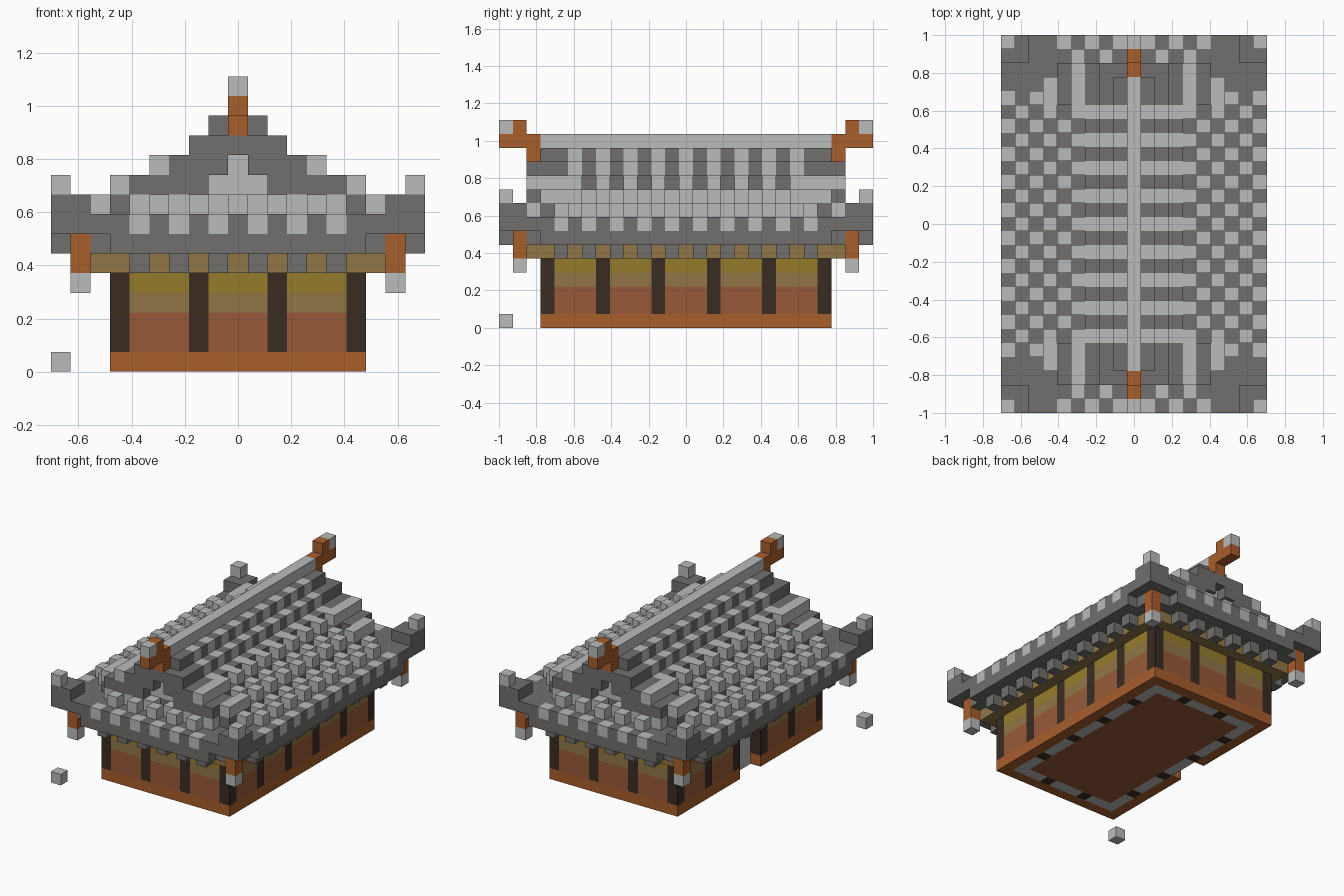
import bpy
import bmesh
from mathutils import Vector

cube = bpy.data.objects.get("Cube")
if cube:
    bpy.data.objects.remove(cube, do_unlink=True)

U = 2 / 27  # edge of one block

COLOURS = {
    "light_tile": "BABCBB", "dark_tile": "71706E", "orange_wood": "A85E2C",
    "brown_wall": "985A38", "tan_wood": "917647", "olive_band": "957C2B",
    "dark_post": "3A2C22",
}


def linear(code):
    vals = [int(code[i:i + 2], 16) / 255 for i in (0, 2, 4)]
    return [v / 12.92 if v < 0.04 else ((v + 0.055) / 1.055) ** 2.4 for v in vals] + [1]


mats = {}
for name, code in COLOURS.items():
    m = bpy.data.materials.new(name)
    m.use_nodes = True
    m.diffuse_color = linear(code)
    m.node_tree.nodes["Principled BSDF"].inputs["Base Color"].default_value = linear(code)
    mats[name] = m

cells = {}  # block position -> (part, colour)


def put(part, colour, x, y, z):
    cells[(x, y, z)] = (part, colour)


def quad(part, colour, x, y, z):
    """Place a block mirrored on both axes."""
    for sx in (-1, 1):
        for sy in (-1, 1):
            put(part, colour, sx * x, sy * y, z)


def slab(part, colour, hx, hy, z):
    for x in range(hx + 1):
        for y in range(hy + 1):
            quad(part, colour, x, y, z)


def ring(hx, hy):
    return [(x, y) for x in range(hx + 1) for y in range(hy + 1) if x == hx or y == hy]


# Floor and base sill
slab("floor", "brown_wall", 4, 8, 0)
for x, y in ring(6, 10):
    quad("base_sill", "orange_wood", x, y, 0)

# Banded outer walls with posts
bands = {1: "brown_wall", 2: "brown_wall", 3: "tan_wood", 4: "olive_band"}
for z, band in bands.items():
    for x, y in ring(6, 10):
        post = (y == 10 and x in (2, 6)) or (x == 6 and y in (2, 6, 10))
        quad("posts" if post else "walls", "dark_post" if post else band, x, y, z)

# Inner lining
for z in range(5):
    for x, y in ring(5, 9):
        post = (y == 9 and x == 2) or (x == 5 and y in (2, 6))
        quad("inner_lining", "dark_post" if post else "light_tile", x, y, z)

# Doorway on the right side
for y in (-1, 0, 1):
    for z in range(4):
        cells.pop((-6, y, z), None)

# Eave beam and rafter ends
slab("eave_beam", "tan_wood", 7, 11, 5)
for x in (1, 3, 5):
    quad("rafter_ends", "dark_tile", x, 12, 5)
for y in (1, 3, 5, 7, 9):
    quad("rafter_ends", "dark_tile", 8, y, 5)

# Eave, lower at the middle of each side than at the corners
slab("eave", "dark_tile", 8, 12, 6)
slab("eave", "dark_tile", 6, 13, 6)
slab("eave", "dark_tile", 9, 10, 6)
slab("eave", "dark_tile", 9, 13, 7)

# Stepped roof body
for z, hx in {8: 6, 9: 4, 10: 3, 11: 2, 12: 1}.items():
    slab("roof_body", "dark_tile", hx, 10, z)

# Side roof tiles, staggered on odd and even rows
for y in range(10):
    if y % 2:
        steps = ((9, 7), (7, 8), (5, 9))
    elif y <= 8:
        steps = ((8, 8), (6, 9), (4, 10), (3, 10), (2, 11), (1, 12))
    for x, z in steps:
        quad("roof_tiles", "light_tile", x, y, z)

# Front and back skirt tiles
for x in range(6):
    for y, z in ((13, 7), (11, 8)) if x % 2 else ((12, 8),):
        quad("skirt_tiles", "light_tile", x, y, z)

# Gable frames, verge tiles and recessed panels
for z, xs in {9: range(2, 6), 10: range(1, 4), 11: range(3)}.items():
    for x in xs:
        quad("gable_frames", "dark_tile", x, 11, z)
for y in (9, 10, 11):
    quad("verge_tiles", "light_tile", 4, y, 10)
    quad("gable_frames", "dark_tile", 5, y, 9)
for y in (9, 10):
    quad("verge_tiles", "light_tile", 6, y, 9)
for x, z in ((0, 9), (1, 9), (0, 10)):
    quad("gable_panels", "light_tile", x, 10, z)

# Raised corners with hanging lanterns
for x, y in ((9, 13), (8, 13), (9, 12), (8, 12)):
    quad("corner_tips", "dark_tile", x, y, 8)
quad("corner_tips", "light_tile", 9, 13, 9)
for z in (5, 6):
    quad("lanterns", "orange_wood", 8, 12, z)
quad("lanterns", "light_tile", 8, 12, 4)

# Ridge and its finials
slab("ridge", "light_tile", 0, 10, 13)
for y, z in ((11, 12), (11, 13), (12, 13), (13, 13), (12, 14)):
    quad("finials", "orange_wood", 0, y, z)
quad("finials", "light_tile", 0, 13, 14)

# Loose block on the ground by the front right corner
put("ground_block", "light_tile", -9, -13, 0)

# Turn each part's blocks into a mesh of exposed faces
DIRS = [Vector(d) for d in ((1, 0, 0), (-1, 0, 0), (0, 1, 0), (0, -1, 0), (0, 0, 1), (0, 0, -1))]
for part in dict.fromkeys(p for p, c in cells.values()):
    bm = bmesh.new()
    used = []
    for pos, (p, colour) in cells.items():
        if p != part:
            continue
        if colour not in used:
            used.append(colour)
        centre = Vector(pos) + Vector((0, 0, 0.5))
        for d in DIRS:
            if tuple(int(v) for v in Vector(pos) + d) in cells:
                continue
            a = Vector((d.y, d.z, d.x)) / 2
            b = d.cross(a)
            mid = centre + d / 2
            corners = (mid - a - b, mid + a - b, mid + a + b, mid - a + b)
            face = bm.faces.new([bm.verts.new(c * U) for c in corners])
            face.material_index = used.index(colour)
    bmesh.ops.remove_doubles(bm, verts=bm.verts, dist=U / 100)
    mesh = bpy.data.meshes.new(part)
    bm.to_mesh(mesh)
    bm.free()
    for colour in used:
        mesh.materials.append(mats[colour])
    bpy.context.collection.objects.link(bpy.data.objects.new(part, mesh))
